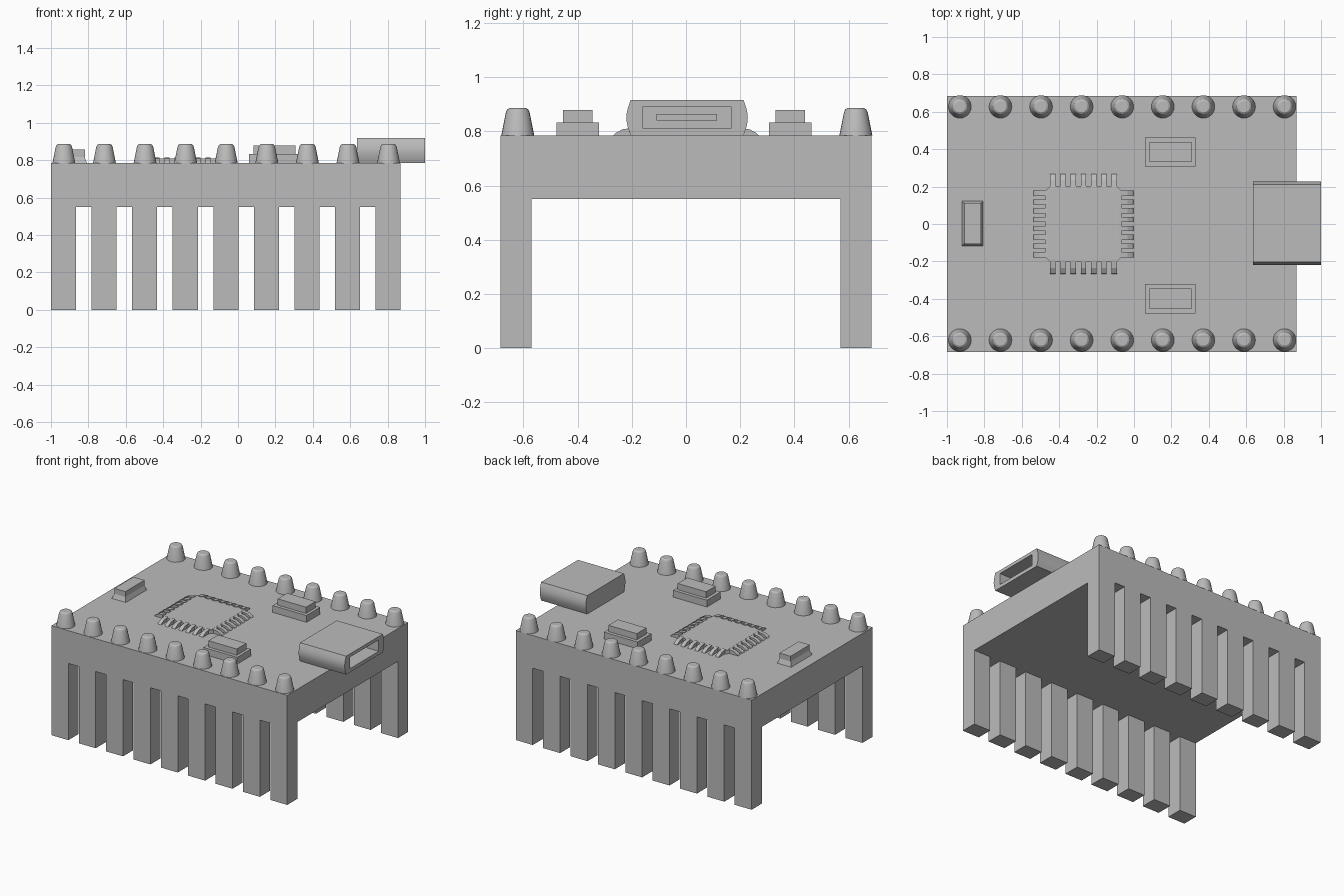
import bpy, bmesh, math
from mathutils import Matrix, Vector

if "Cube" in bpy.data.objects:
    bpy.data.objects.remove(bpy.data.objects["Cube"], do_unlink=True)

grey = bpy.data.materials.new("plain_grey")
grey.use_nodes = True
grey.diffuse_color = (0.5, 0.5, 0.5, 1)
grey.node_tree.nodes["Principled BSDF"].inputs["Base Color"].default_value = (0.5, 0.5, 0.5, 1)

TOP = 0.785          # upper face of the board
PITCH = 0.217        # spacing of the pins
COUNT = 9


def finish(name, bm, smooth=False):
    bmesh.ops.recalc_face_normals(bm, faces=bm.faces)
    mesh = bpy.data.meshes.new(name)
    bm.to_mesh(mesh)
    bm.free()
    mesh.materials.append(grey)
    obj = bpy.data.objects.new(name, mesh)
    bpy.context.collection.objects.link(obj)
    if smooth:
        bpy.ops.object.select_all(action="DESELECT")
        obj.select_set(True)
        bpy.context.view_layer.objects.active = obj
        bpy.ops.object.shade_smooth_by_angle(angle=math.radians(30))
    return obj


def add_box(bm, x, y, z):
    lo, hi = Vector((x[0], y[0], z[0])), Vector((x[1], y[1], z[1]))
    mat = Matrix.Translation((lo + hi) / 2) @ Matrix.Diagonal((*(hi - lo), 1))
    return bmesh.ops.create_cube(bm, size=1, matrix=mat)["verts"]


def box(name, x, y, z):
    bm = bmesh.new()
    add_box(bm, x, y, z)
    return finish(name, bm)


def add_prism(bm, points, direction):
    face = bm.faces.new([bm.verts.new(p) for p in points])
    out = bmesh.ops.extrude_face_region(bm, geom=[face])["geom"]
    verts = [v for v in out if isinstance(v, bmesh.types.BMVert)]
    bmesh.ops.translate(bm, verts=verts, vec=direction)


def add_lathe(bm, profile, centre, steps=24):
    rings = []
    for r, z in profile:
        rings.append([bm.verts.new((centre[0] + r * math.cos(math.tau * k / steps),
                                    centre[1] + r * math.sin(math.tau * k / steps), z))
                      for k in range(steps)])
    for a, b in zip(rings, rings[1:]):
        for k in range(steps):
            n = (k + 1) % steps
            bm.faces.new((a[k], a[n], b[n], b[k]))
    bm.faces.new(rings[0][::-1])
    bm.faces.new(rings[-1])


# Board: profile of slab with a long comb of legs on each side
box("board", (-1, 0.87), (-0.685, 0.685), (0.55, TOP))
for side, sign in (("front", -1), ("back", 1)):
    legs, studs = bmesh.new(), bmesh.new()
    ys = sorted((sign * 0.57, sign * 0.685))
    for i in range(COUNT):
        x = -1 + i * PITCH
        add_box(legs, (x, x + 0.134), ys, (0, 0.55))
        add_lathe(studs, [(0.061, TOP), (0.044, 0.87), (0.039, 0.881), (0.03, 0.887)],
                  (x + 0.069, sign * 0.624 + 0.003))
    finish(side + "_legs", legs)
    finish(side + "_solder_studs", studs, smooth=True)

# Two stepped push buttons
for side, y in (("front", -0.4), ("back", 0.385)):
    box(side + "_button_base", (0.06, 0.328), (y - 0.078, y + 0.078), (TOP, 0.834))
    box(side + "_button_cap", (0.083, 0.308), (y - 0.054, y + 0.054), (0.834, 0.879))

# Chip body with chamfered corners
cx, half, cut = -0.27, 0.203, 0.025
bm = bmesh.new()
outline = []
for sx, sy in ((1, 1), (-1, 1), (-1, -1), (1, -1)):
    pair = [(half, half - cut), (half - cut, half)]
    if sx * sy < 0:
        pair.reverse()
    outline += [(cx + sx * px, sy * py, TOP) for px, py in pair]
add_prism(bm, outline, (0, 0, 0.025))
finish("chip_body", bm)

# Sloping chip leads on all four sides
bm = bmesh.new()
for quarter in range(4):
    number = 8 if quarter % 2 == 0 else 7
    turn = Matrix.Translation((cx, 0, 0)) @ Matrix.Rotation(quarter * math.pi / 2, 4, "Z")
    for i in range(number):
        offset = (i / (number - 1) - 0.5) * 0.33
        side_view = [(0.19, TOP), (0.268, TOP), (0.262, 0.793), (0.235, 0.808), (0.19, 0.814)]
        points = [turn @ Vector((r, offset - 0.014, z)) for r, z in side_view]
        add_prism(bm, points, turn.to_3x3() @ Vector((0, 0.028, 0)))
finish("chip_leads", bm)

# Small indicator: flared foot under a straight block
bm = bmesh.new()
foot = add_box(bm, (-0.92, -0.808), (-0.117, 0.122), (TOP, 0.818))
for v in foot:
    if v.co.z > 0.8:
        v.co.x += 0.013 if v.co.x < -0.86 else -0.013
        v.co.y += 0.013 if v.co.y < 0 else -0.013
add_box(bm, (-0.907, -0.819), (-0.106, 0.111), (0.818, 0.856))
finish("indicator", bm)

# Connector shell with bulging sides and a hollow mouth
bm = bmesh.new()
bulge = [(0.208 + 0.016 * math.sin(math.pi * k / 8), TOP + 0.132 * k / 8) for k in range(9)]
loop = [(y, z) for y, z in bulge] + [(-y, z) for y, z in reversed(bulge)]
add_prism(bm, [(0.635, y + 0.004, z) for y, z in loop], (0.365, 0, 0))
shell = finish("connector_shell", bm, smooth=True)
cutter = box("mouth_cutter", (0.72, 1.1), (-0.158, 0.166), (0.811, 0.893))
cutter.hide_render = True
mod = shell.modifiers.new("mouth", "BOOLEAN")
mod.operation = "DIFFERENCE"
mod.solver = "EXACT"
mod.object = cutter
bpy.ops.object.select_all(action="DESELECT")
shell.select_set(True)
bpy.context.view_layer.objects.active = shell
bpy.ops.object.modifier_apply(modifier=mod.name)
bpy.data.objects.remove(cutter, do_unlink=True)
box("connector_tongue", (0.715, 0.93), (-0.108, 0.114), (0.841, 0.864))
